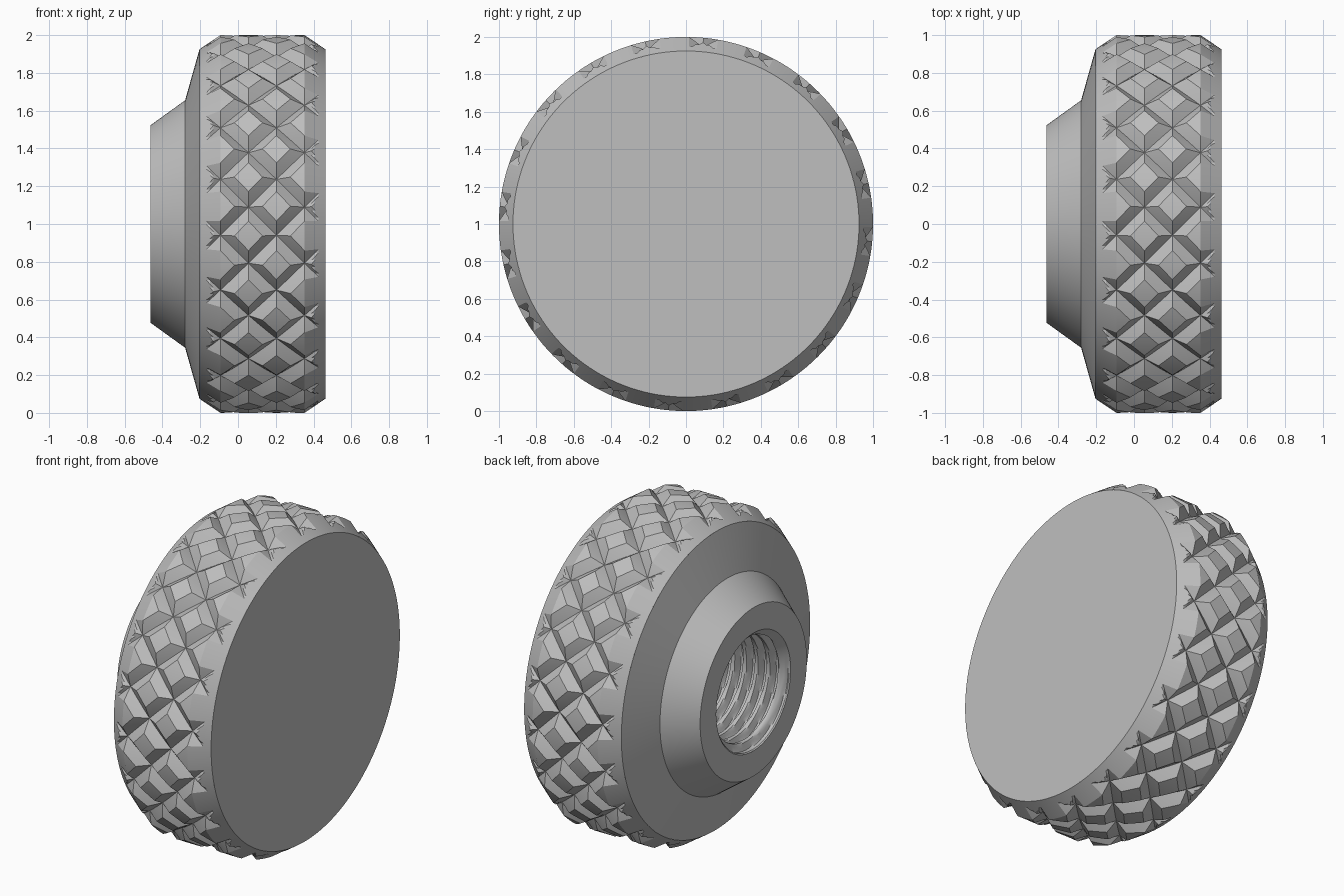
import bpy, bmesh
from math import pi, sin, cos, radians, hypot

if "Cube" in bpy.data.objects:
    bpy.data.objects.remove(bpy.data.objects["Cube"], do_unlink=True)

grey = bpy.data.materials.new("machined_grey")
grey.use_nodes = True
colour = (0.52, 0.52, 0.52, 1)
grey.diffuse_color = colour
grey.node_tree.nodes["Principled BSDF"].inputs["Base Color"].default_value = colour


def turned(name, rows, n, poke=False):
    """Turn rows of (x, radius) about the x axis; radius may be a function of (x, angle)."""
    bm = bmesh.new()

    def vert(x, radius, a):
        r = radius(x, a) if callable(radius) else radius
        return bm.verts.new((x, -r * cos(a), 1 + r * sin(a)))

    step = 2 * pi / n
    rings = [[vert(x, r, j * step) for j in range(n)] for x, r in rows]
    for i in range(len(rows) - 1):
        for j in range(n):
            k = (j + 1) % n
            quad = [rings[i][j], rings[i + 1][j], rings[i + 1][k], rings[i][k]]
            if poke:
                # Split each cell both ways so creases follow its diagonals
                mid = vert((rows[i][0] + rows[i + 1][0]) / 2, rows[i][1], (j + 0.5) * step)
                for s in range(4):
                    bm.faces.new((quad[s], quad[(s + 1) % 4], mid))
            else:
                bm.faces.new(quad)
    bmesh.ops.remove_doubles(bm, verts=bm.verts, dist=1e-5)
    bm.normal_update()
    mesh = bpy.data.meshes.new(name)
    bm.to_mesh(mesh)
    bm.free()
    mesh.materials.append(grey)
    obj = bpy.data.objects.new(name, mesh)
    bpy.context.collection.objects.link(obj)
    bpy.ops.object.select_all(action='DESELECT')
    obj.select_set(True)
    bpy.context.view_layer.objects.active = obj
    bpy.ops.object.shade_smooth_by_angle(angle=radians(25))
    return obj


# Main dimensions
BACK, SHOULDER, FRONT = -0.463, -0.204, 0.463
EDGE = 0.925                      # radius at the ends of the rim
ROWS, CELL = 36, 16               # rim rows, grid steps per knurl period
ROW = (FRONT - SHOULDER) / ROWS
CHAMFER = 6 * ROW
KNURLS, DEPTH = 20, 0.05
PHASE = radians(-3.6)
PERIOD_X, PERIOD_A = CELL * ROW, 2 * pi / KNURLS
PITCH = PERIOD_X * PERIOD_A / hypot(PERIOD_X, PERIOD_A)


def knurl(x, a):
    """Chamfered cylinder cut by two crossing sets of helical V grooves."""
    end = min(x - SHOULDER, FRONT - x)
    body = EDGE + (1 - EDGE) * min(1, end / CHAMFER)
    along, around = (x - SHOULDER - CHAMFER) / PERIOD_X, a / PERIOD_A
    near = min(abs(t - round(t)) for t in (around + along, around - along))
    return min(body, 1 - DEPTH + near * 4 * DEPTH)


# Knurled rim, with the finished angle turned to its phase
rim = turned("knurled_rim", [(SHOULDER + i * ROW, knurl) for i in range(ROWS + 1)],
             KNURLS * CELL, poke=True)
for v in rim.data.vertices:
    y, z = v.co.y, v.co.z - 1
    v.co.y = y * cos(PHASE) + z * sin(PHASE)
    v.co.z = 1 - y * sin(PHASE) + z * cos(PHASE)

# Flat end face
turned("end_face", [(FRONT, EDGE), (FRONT, 0)], KNURLS * CELL)

# Stepped conical hub around the bore
MOUTH = 0.365
turned("hub", [(BACK, MOUTH), (BACK, 0.523), (-0.28, 0.655), (SHOULDER, EDGE)], 160)

# Threaded blind bore
THREAD, CREST, ROOT, FLOOR = 0.08, 0.315, 0.36, 0.1


def thread(x, a):
    t = ((x - BACK) / THREAD + a / (2 * pi)) % 1
    wave = min(1, max(0, 3 * abs(2 * t - 1) - 1))
    lead_in = MOUTH - (x - BACK)
    return max(CREST + (ROOT - CREST) * wave, lead_in) if x > BACK + 1e-4 else MOUTH


TURNS = 84
bore = [(FLOOR + (BACK - FLOOR) * i / TURNS, thread) for i in range(TURNS + 1)]
turned("threaded_bore", [(FLOOR, 0)] + bore, 96)
